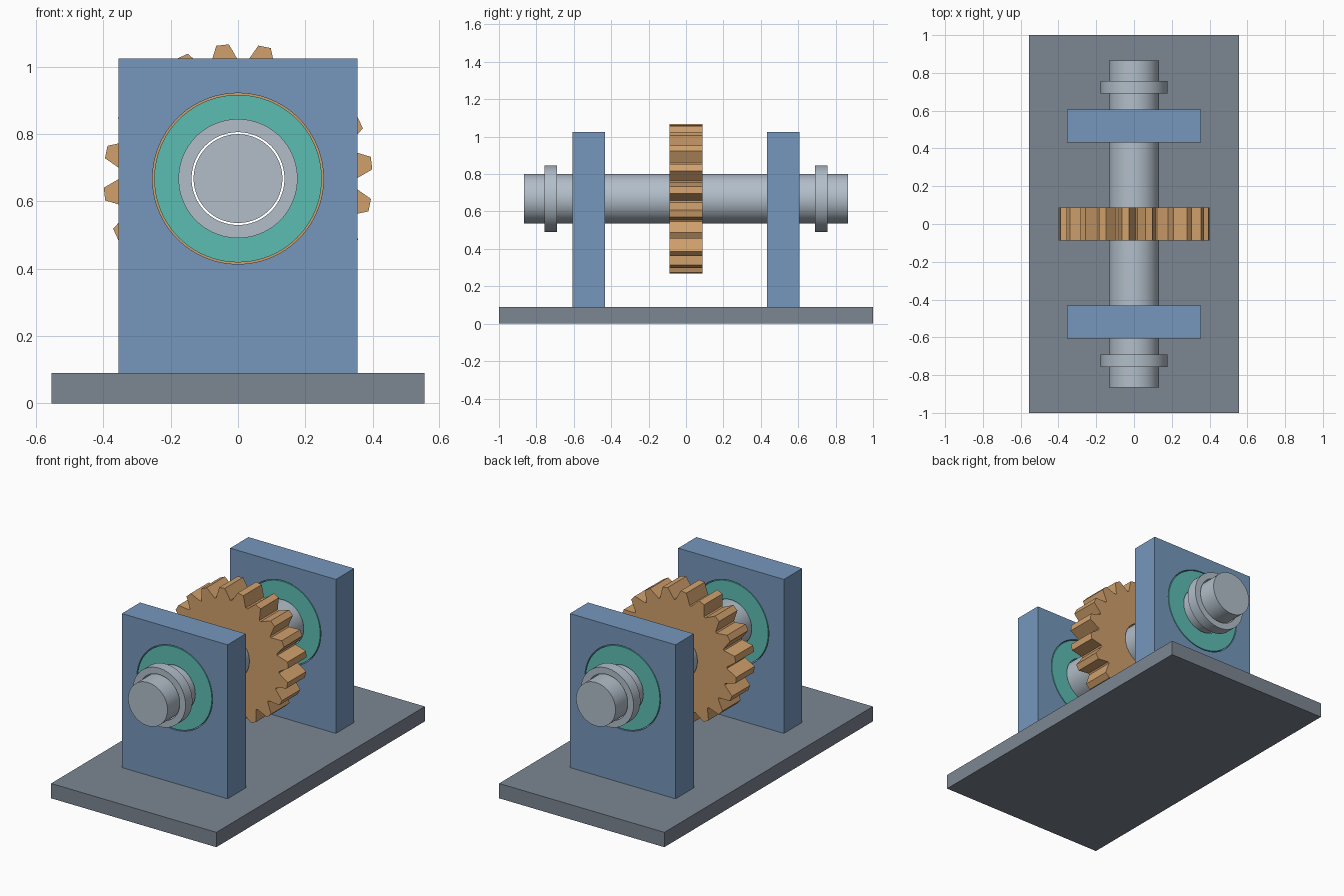
import bpy, bmesh, math
from mathutils import Vector

if "Cube" in bpy.data.objects:
    bpy.data.objects.remove(bpy.data.objects["Cube"])

AXIS_Z = 0.668      # height of the shaft axis


def material(name, srgb):
    mat = bpy.data.materials.new(name)
    lin = [(c / 255 / 12.92) if c / 255 <= 0.04045 else ((c / 255 + 0.055) / 1.055) ** 2.4 for c in srgb]
    mat.diffuse_color = (*lin, 1)
    mat.use_nodes = True
    mat.node_tree.nodes["Principled BSDF"].inputs["Base Color"].default_value = mat.diffuse_color
    return mat


GREY = material("base grey", (124, 134, 145))
BLUE = material("bracket blue", (118, 151, 188))
TEAL = material("bearing teal", (92, 190, 180))
STEEL = material("shaft steel", (178, 190, 201))
ORANGE = material("gear orange", (208, 160, 108))


def circle(r, n=96):
    return [(r * math.cos(math.tau * i / n), AXIS_Z + r * math.sin(math.tau * i / n)) for i in range(n)]


def rect(hx, z0, z1):
    return [(-hx, z0), (hx, z0), (hx, z1), (-hx, z1)]


def extrusion(name, loops, y0, y1, mat, smooth=True):
    """Fill outlines in the XZ plane (later loops are holes) and extrude from y0 to y1."""
    bm = bmesh.new()
    edges = []
    for loop in loops:
        vs = [bm.verts.new((x, y0, z)) for x, z in loop]
        edges += [bm.edges.new((vs[i], vs[(i + 1) % len(vs)])) for i in range(len(vs))]
    bmesh.ops.triangle_fill(bm, edges=edges, use_beauty=True)
    ext = bmesh.ops.extrude_face_region(bm, geom=bm.faces[:])
    top = [g for g in ext["geom"] if isinstance(g, bmesh.types.BMVert)]
    bmesh.ops.translate(bm, verts=top, vec=Vector((0, y1 - y0, 0)))
    bmesh.ops.recalc_face_normals(bm, faces=bm.faces[:])
    mesh = bpy.data.meshes.new(name)
    bm.to_mesh(mesh)
    bm.free()
    mesh.materials.append(mat)
    obj = bpy.data.objects.new(name, mesh)
    bpy.context.collection.objects.link(obj)
    if smooth:
        bpy.ops.object.select_all(action='DESELECT')
        obj.select_set(True)
        bpy.context.view_layer.objects.active = obj
        bpy.ops.object.shade_smooth_by_angle(angle=math.radians(20))
    return obj


# Base plate and shaft
extrusion("base_plate", [rect(0.555, 0, 0.09)], -1, 1, GREY, smooth=False)
extrusion("shaft", [circle(0.132)], -0.865, 0.865, STEEL)

# Gear: 20 straight-sided teeth, each with two root and two tip points
TEETH = 20
gear = []
for i in range(TEETH):
    mid = math.radians(6.6 + 360 / TEETH * i)
    for r, off in ((0.336, -8.2), (0.4, -2.7), (0.4, 2.7), (0.336, 8.2)):
        a = mid + math.radians(off)
        gear.append((r * math.cos(a), AXIS_Z + r * math.sin(a)))
extrusion("gear", [gear, circle(0.138)], -0.088, 0.088, ORANGE)

# Brackets, bearings and collars at both ends
for side, s in (("front", -1), ("back", 1)):
    extrusion(side + "_bracket", [rect(0.355, 0.09, 1.025), circle(0.254)], s * 0.432, s * 0.607, BLUE)
    extrusion(side + "_bearing", [circle(0.249), circle(0.138)], s * 0.432, s * 0.607, TEAL)
    extrusion(side + "_collar", [circle(0.177), circle(0.138)], s * 0.69, s * 0.756, STEEL)
